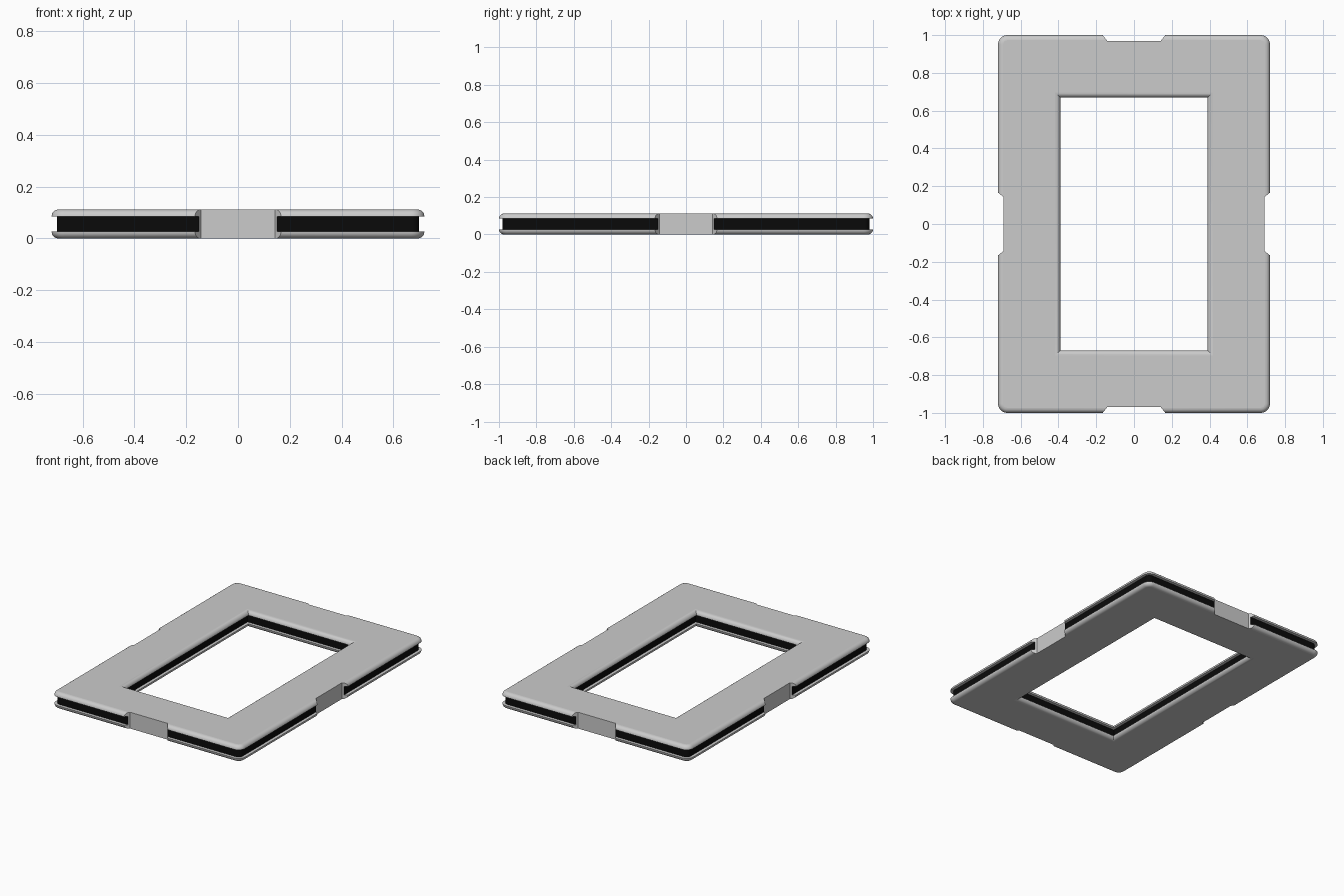
import bpy, bmesh, math
from mathutils import Matrix, Vector

if "Cube" in bpy.data.objects:
    bpy.data.objects.remove(bpy.data.objects["Cube"])

HX, HY = 0.72, 1.0            # outer half sizes
IX, IY = 0.39, 0.67           # opening half sizes
TOP, LIP, GROOVE, R = 0.112, 0.027, 0.02, 0.05
NOTCH_IN, NOTCH_OUT, NOTCH_DEPTH = 0.142, 0.166, 0.03


def outer_loop(d, z):
    """Rounded rectangle with four notches, inset by d (counter-clockwise)."""
    hw = NOTCH_OUT - (NOTCH_OUT - NOTCH_IN) * d / NOTCH_DEPTH
    pts = []
    for k in range(4):
        a, b = (HX, HY) if k % 2 == 0 else (HY, HX)
        floor = -b + NOTCH_DEPTH
        side = [(-hw, d - b), (-NOTCH_IN, floor), (NOTCH_IN, floor), (hw, d - b)]
        for i in range(9):
            t = math.radians(-90 + i * 11.25)
            side.append((a - R + (R - d) * math.cos(t), R - b + (R - d) * math.sin(t)))
        rot = Matrix.Rotation(k * math.pi / 2, 3, 'Z')
        pts += [rot @ Vector((x, y, z)) for x, y in side]
    return pts


def inner_loop(d, z):
    """Sharp rectangular opening, widened by d (clockwise)."""
    x, y = IX + d, IY + d
    return [Vector(p) for p in ((-x, -y, z), (-x, y, z), (x, y, z), (x, -y, z))]


def is_notch(i, n):
    return n > 4 and i % 13 < 3


def skin(bm, loops, keep):
    rows = [[bm.verts.new(p) for p in loop] for loop in loops]
    n = len(rows[0])
    for j in range(len(rows) - 1):
        for i in range(n):
            if keep(i, n, j):
                k = (i + 1) % n
                bm.faces.new((rows[j][i], rows[j][k], rows[j + 1][k], rows[j + 1][i]))
    return rows


def finish(name, bm):
    bmesh.ops.remove_doubles(bm, verts=bm.verts, dist=1e-5)
    me = bpy.data.meshes.new(name)
    bm.to_mesh(me)
    bm.free()
    ob = bpy.data.objects.new(name, me)
    bpy.context.collection.objects.link(ob)
    return ob


# Edge profile: rounded lower lip, groove, rounded upper lip
arc = [math.radians(90 * i / 6) for i in range(7)]
low = [(LIP * (1 - math.sin(t)), LIP * (1 - math.cos(t))) for t in arc]
profile = low + [(GROOVE, LIP), (GROOVE, TOP - LIP)] + [(d, TOP - z) for d, z in reversed(low)]
groove_row = len(low)

# Grey frame shell, with the groove floor left out except at the notches
bm = bmesh.new()
ends = []
for make in (outer_loop, inner_loop):
    rows = skin(bm, [make(d, z) for d, z in profile],
                lambda i, n, j: j != groove_row or is_notch(i, n))
    ends.append((rows[0], rows[-1]))
for side, sign in ((0, -1), (1, 1)):
    rim = []
    for pair in ends:
        loop = pair[side]
        rim += [bm.edges.get((loop[i - 1], loop[i])) for i in range(len(loop))]
    for e in rim:
        e.smooth = False
    cap = bmesh.ops.triangle_fill(bm, edges=rim, use_beauty=True)
    for f in cap["geom"]:
        if isinstance(f, bmesh.types.BMFace):
            f.normal_update()
            if f.normal.z * sign < 0:
                f.normal_flip()
shell = finish("frame_shell", bm)
bpy.context.view_layer.objects.active = shell
shell.select_set(True)
bpy.ops.object.shade_smooth_by_angle(angle=math.radians(30))

# Black groove strips around the outside and the opening
black = bpy.data.materials.new("black")
black.diffuse_color = (0.003, 0.003, 0.003, 1)
black.use_nodes = True
black.node_tree.nodes["Principled BSDF"].inputs["Base Color"].default_value = black.diffuse_color
for name, make in (("outer_groove_strip", outer_loop), ("inner_groove_strip", inner_loop)):
    bm = bmesh.new()
    skin(bm, [make(GROOVE, LIP), make(GROOVE, TOP - LIP)],
         lambda i, n, j: not is_notch(i, n))
    loose = [v for v in bm.verts if not v.link_faces]
    bmesh.ops.delete(bm, geom=loose, context='VERTS')
    finish(name, bm).data.materials.append(black)
